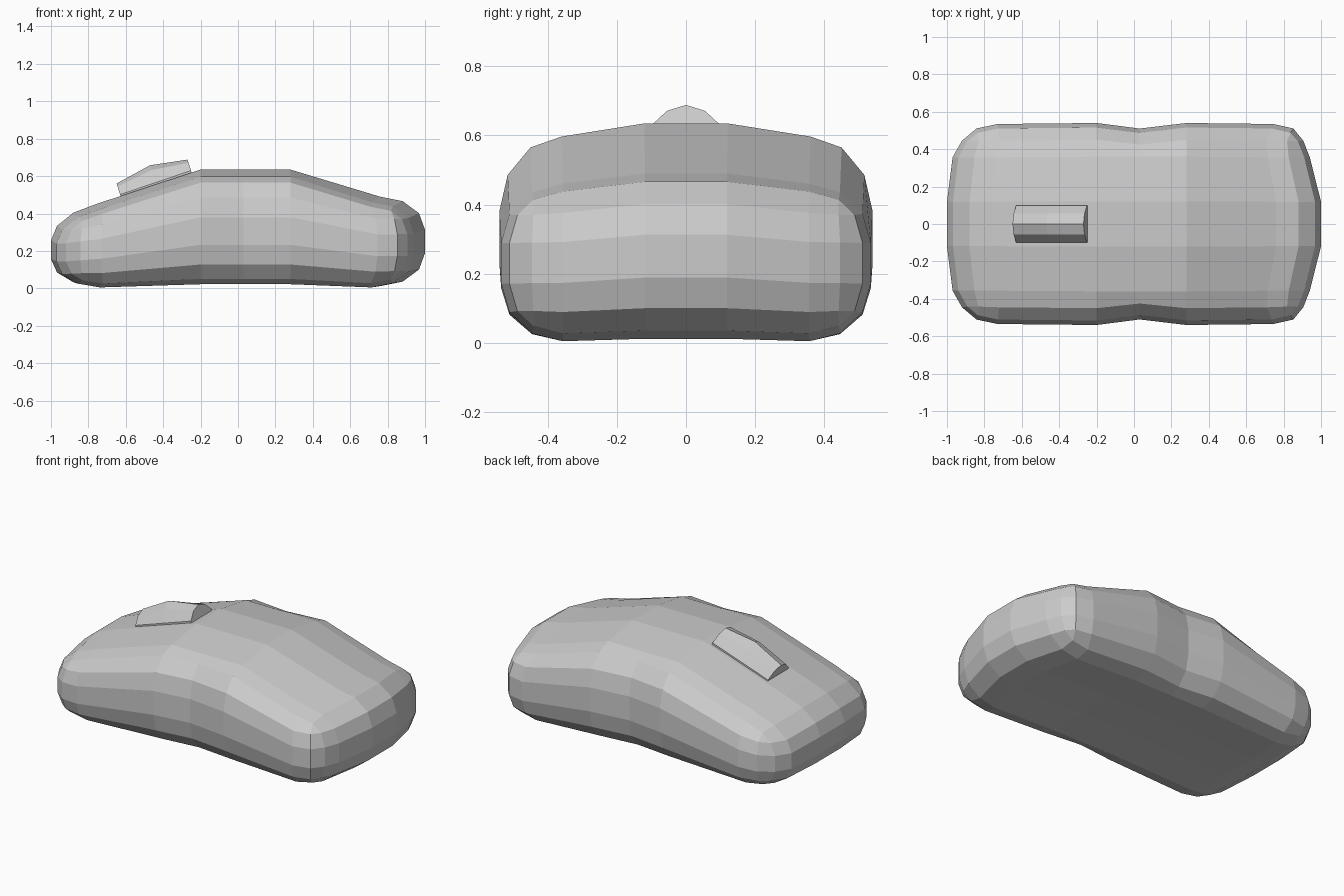
import bpy, bmesh
from mathutils import Vector

if "Cube" in bpy.data.objects:
    bpy.data.objects.remove(bpy.data.objects["Cube"])


def lerp(table, x):
    """Piecewise linear lookup in a list of (x, value)."""
    if x <= table[0][0]:
        return table[0][1]
    for (a, va), (b, vb) in zip(table, table[1:]):
        if x <= b:
            return va + (vb - va) * (x - a) / (b - a)
    return table[-1][1]


def finish(bm, name):
    bmesh.ops.recalc_face_normals(bm, faces=bm.faces)
    mesh = bpy.data.meshes.new(name)
    bm.to_mesh(mesh)
    bm.free()
    obj = bpy.data.objects.new(name, mesh)
    bpy.context.collection.objects.link(obj)
    return obj


# Body: box in units of the corner radius, cut, bevelled, then shaped
RX, RY, H = 0.24, 0.18, 2.7
TOP = [(-1, .40), (-.76, .45), (-.2, .635), (.28, .635), (.76, .49), (1, .49)]
BOTTOM = [(-.76, .005), (-.2, .022), (.28, .022), (.76, .005)]
CAMBER = [(.12, 1), (.36, .94), (.54, .93)]
RIGHT_END = [(.12, 1), (.36, .94), (.45, .935), (.54, .98)]
LEFT_END = [(.12, 1), (.36, .97), (.45, .95), (.54, .96)]

bm = bmesh.new()
bmesh.ops.create_cube(bm, size=1)
for v in bm.verts:
    v.co = Vector((v.co.x * 2 / RX, v.co.y * 1.08 / RY, (v.co.z + .5) * H))
cuts = [((x / RX, 0, 0), (1, 0, 0)) for x in (-.2, .03, .28)]
cuts += [((0, y / RY, 0), (0, 1, 0)) for y in (-.12, .12)]
for co, no in cuts:
    bmesh.ops.bisect_plane(bm, geom=bm.verts[:] + bm.edges[:] + bm.faces[:],
                           plane_co=co, plane_no=no)
bm.normal_update()
edges = [e for e in bm.edges if e.calc_face_angle(0) > 1]
bmesh.ops.bevel(bm, geom=edges, offset=1, offset_type='OFFSET', segments=3,
                profile=.5, affect='EDGES')
for v in bm.verts:
    x, y, n = v.co.x * RX, v.co.y * RY, v.co.z / H
    ay = abs(y)
    top = lerp(TOP, x) * lerp(CAMBER, ay)
    bot = lerp(BOTTOM, x) + (.007 if ay < .2 else 0)
    # thumb waist in the middle of both sides
    if abs(x - .03) < .01 and ay > .4:
        y *= .945
    elif abs(x) > .5:
        y *= .99
        x *= lerp(RIGHT_END if x > 0 else LEFT_END, ay)
    v.co = Vector((x, y, bot + n * (top - bot)))
finish(bm, "mouse_body")

# Scroll wheel: faceted arch section swept over the sloping top
SECTION = [(-.1, -.02), (-.1, .01), (-.055, .75), (0, 1),
           (.055, .75), (.1, .01), (.1, -.02)]
up = Vector((-.31, 0, .95))
bm = bmesh.new()
rings = []
for bx, bz, h in ((-.627, .492, .072), (-.438, .556, .107), (-.248, .62, .072)):
    base = Vector((bx, 0, bz))
    rings.append([bm.verts.new(base + Vector((0, y, 0))
                  + up * (s * h if s > .5 else s)) for y, s in SECTION])
for a, b in zip(rings, rings[1:]):
    for i in range(len(a)):
        j = (i + 1) % len(a)
        bm.faces.new((a[i], a[j], b[j], b[i]))
bm.faces.new(rings[0])
bm.faces.new(rings[-1])
finish(bm, "scroll_wheel")
